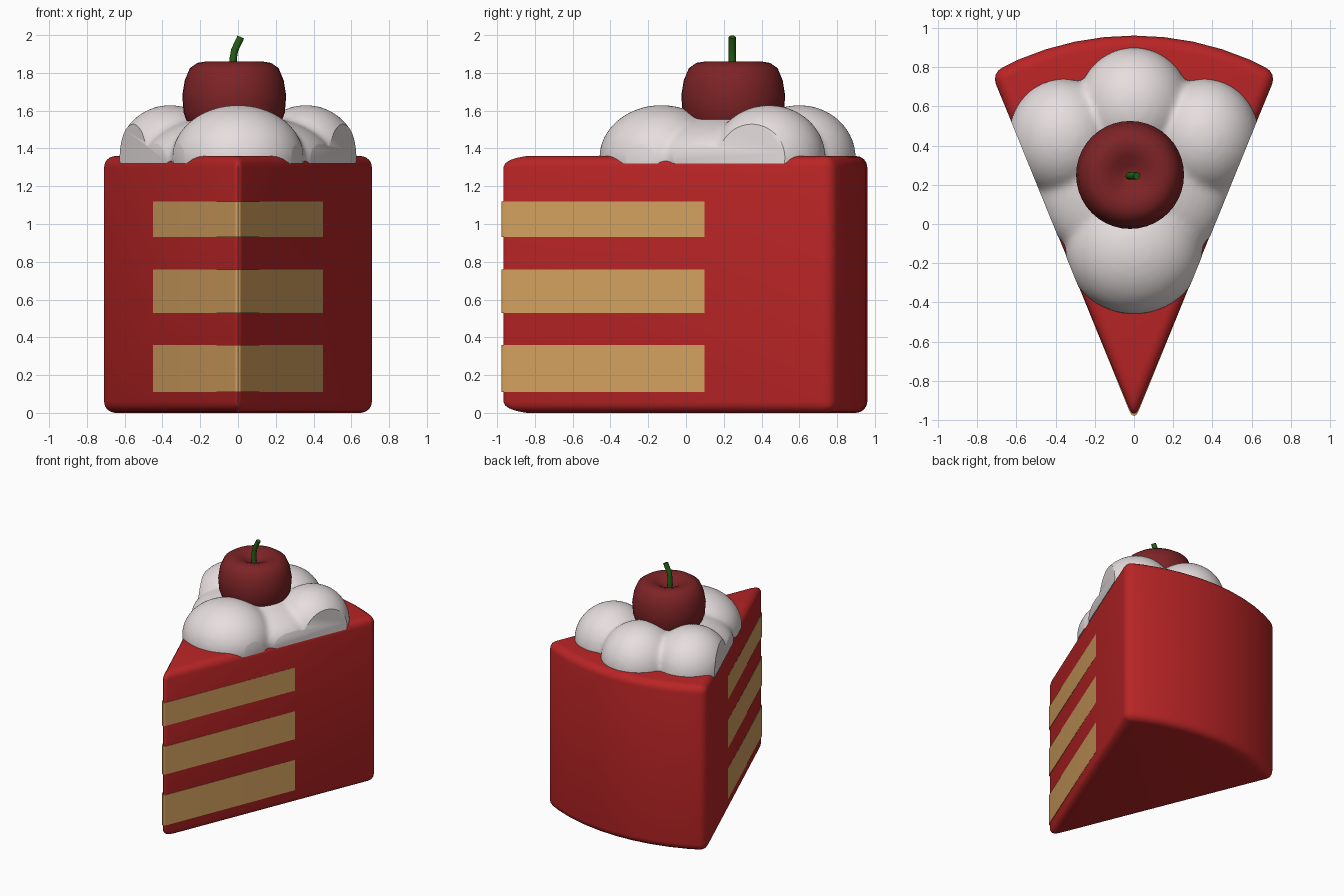
import bpy, bmesh, math
from mathutils import Matrix, Vector

cube = bpy.data.objects.get("Cube")
if cube:
    bpy.data.objects.remove(cube, do_unlink=True)


def material(name, rgb):
    m = bpy.data.materials.new(name)
    m.use_nodes = True
    m.diffuse_color = (*rgb, 1)
    m.node_tree.nodes["Principled BSDF"].inputs["Base Color"].default_value = (*rgb, 1)
    return m


RED = material("red frosting", (0.49, 0.018, 0.019))
TAN = material("tan sponge", (0.68, 0.367, 0.119))
WHITE = material("white cream", (0.83, 0.76, 0.76))
CHERRY = material("dark cherry", (0.205, 0.017, 0.019))
GREEN = material("green stem", (0.018, 0.114, 0.007))


def finish(name, data, mat, angle=40):
    obj = bpy.data.objects.new(name, data)
    bpy.context.collection.objects.link(obj)
    data.materials.clear()
    data.materials.append(mat)
    bpy.ops.object.select_all(action="DESELECT")
    obj.select_set(True)
    bpy.context.view_layer.objects.active = obj
    bpy.ops.object.shade_smooth_by_angle(angle=math.radians(angle))
    return obj


def to_mesh(bm, name):
    bmesh.ops.recalc_face_normals(bm, faces=bm.faces[:])
    mesh = bpy.data.meshes.new(name)
    bm.to_mesh(mesh)
    bm.free()
    return mesh


def baked(obj):
    """Return the evaluated mesh of a temporary object and remove the object."""
    deps = bpy.context.evaluated_depsgraph_get()
    mesh = bpy.data.meshes.new_from_object(obj.evaluated_get(deps))
    bpy.data.objects.remove(obj, do_unlink=True)
    return mesh


# Shared wedge shape
TIP_Y, SLOPE = -1.0, 0.407
HALF = math.atan(SLOPE)
ARC_R, ARC_Y = 1.48, -0.52


def prism(points, z0, z1):
    bm = bmesh.new()
    face = bm.faces.new([bm.verts.new((x, y, z0)) for x, y in points])
    top = bmesh.ops.extrude_face_region(bm, geom=[face])["geom"]
    verts = [v for v in top if isinstance(v, bmesh.types.BMVert)]
    bmesh.ops.translate(bm, verts=verts, vec=(0, 0, z1 - z0))
    bmesh.ops.recalc_face_normals(bm, faces=bm.faces[:])
    return bm


def bevel(bm, edges, offset, segments):
    bmesh.ops.bevel(bm, geom=edges, offset=offset, offset_type="OFFSET",
                    segments=segments, profile=0.5, affect="EDGES", clamp_overlap=True)


# Frosted cake body with a curved back
a = math.asin(0.727 / ARC_R)
STEPS = 10
outline = [(0, TIP_Y)]
for i in range(STEPS + 1):
    t = a - 2 * a * i / STEPS
    outline.append((ARC_R * math.sin(t), ARC_Y + ARC_R * math.cos(t)))
bm = prism(outline, 0, 1.36)
bevel(bm, [e for e in bm.edges if e.calc_face_angle(0) > 0.6], 0.06, 4)
finish("cake_body", to_mesh(bm, "cake_body"), RED, 50)

# Three sponge layers, showing as thin bands on both cut sides and the tip
OUT = 0.004
tip = TIP_Y - OUT / math.sin(HALF)
END = 0.655
for name, z0, z1 in (("bottom", 0.11, 0.36), ("middle", 0.53, 0.76), ("top", 0.93, 1.12)):
    w = (END - tip) * SLOPE
    bm = prism([(0, tip), (w, END), (-w, END)], z0, z1)
    bevel(bm, [e for e in bm.edges if all(v.co.y > 0 for v in e.verts)
               and abs(e.verts[0].co.z - e.verts[1].co.z) < 0.01], 0.03, 3)
    bevel(bm, [e for e in bm.edges if all(v.co.y < 0 for v in e.verts)], 0.06, 4)
    finish(name + "_sponge_layer", to_mesh(bm, name), TAN, 30)

# Whipped cream: merged lobes, trimmed flush with the cut sides
LOBES = [  # x, y, radius x, radius y, radius z
    (0, 0.60, 0.29, 0.30, 0.28),
    (0.36, 0.44, 0.28, 0.30, 0.28),
    (-0.36, 0.44, 0.28, 0.30, 0.28),
    (0, -0.13, 0.35, 0.33, 0.28),
    (0, 0.22, 0.50, 0.46, 0.23),
]
bm = bmesh.new()
for x, y, rx, ry, rz in LOBES:
    place = Matrix.Translation((x, y, 1.35)) @ Matrix.Diagonal((rx, ry, rz, 1))
    bmesh.ops.create_uvsphere(bm, u_segments=40, v_segments=24, radius=1, matrix=place)
blob = bpy.data.objects.new("cream_blob", to_mesh(bm, "cream_blob"))
bpy.context.collection.objects.link(blob)
remesh = blob.modifiers.new("merge", "REMESH")
remesh.mode = "VOXEL"
remesh.voxel_size = 0.018
smooth = blob.modifiers.new("soften", "SMOOTH")
smooth.factor = 0.5
smooth.iterations = 10
bm = bmesh.new()
bm.from_mesh(baked(blob))
edge_point = Vector((0, TIP_Y - 0.006 / math.sin(HALF), 0))
cuts = [(Vector((0, 0, 1.32)), Vector((0, 0, -1)))]
for side in (1, -1):
    cuts.append((edge_point, Vector((side * math.cos(HALF), -math.sin(HALF), 0))))
for point, normal in cuts:
    cut = bmesh.ops.bisect_plane(bm, geom=bm.verts[:] + bm.edges[:] + bm.faces[:],
                                 plane_co=point, plane_no=normal, clear_outer=True)
    rim = [g for g in cut["geom_cut"] if isinstance(g, bmesh.types.BMEdge)]
    bmesh.ops.holes_fill(bm, edges=rim, sides=0)
finish("whipped_cream", to_mesh(bm, "whipped_cream"), WHITE, 35)

# Cherry with a dimpled top
CENTRE = Vector((-0.02, 0.25, 0))
PROFILE = [(0, 1.80), (0.05, 1.815), (0.10, 1.845), (0.15, 1.86), (0.195, 1.853),
           (0.235, 1.825), (0.262, 1.76), (0.275, 1.68), (0.268, 1.59),
           (0.23, 1.49), (0.13, 1.43), (0, 1.42)]
bm = bmesh.new()
ring = [bm.verts.new(CENTRE + Vector((r, 0, z))) for r, z in PROFILE]
edges = [bm.edges.new(pair) for pair in zip(ring, ring[1:])]
bmesh.ops.spin(bm, geom=ring + edges, cent=CENTRE, axis=(0, 0, 1),
               angle=2 * math.pi, steps=40, use_duplicate=False)
bmesh.ops.remove_doubles(bm, verts=bm.verts[:], dist=0.0005)
finish("cherry", to_mesh(bm, "cherry"), CHERRY, 60)

# Bent stem
curve = bpy.data.curves.new("stem_path", "CURVE")
curve.dimensions = "3D"
curve.bevel_depth = 0.019
curve.bevel_resolution = 2
curve.use_fill_caps = True
path = [(-0.025, 1.78), (-0.025, 1.88), (-0.018, 1.92), (0.015, 1.99)]
spline = curve.splines.new("POLY")
spline.points.add(len(path) - 1)
for p, (x, z) in zip(spline.points, path):
    p.co = (x, 0.245, z, 1)
stem = bpy.data.objects.new("stem_path", curve)
bpy.context.collection.objects.link(stem)
finish("cherry_stem", baked(stem), GREEN, 50)
